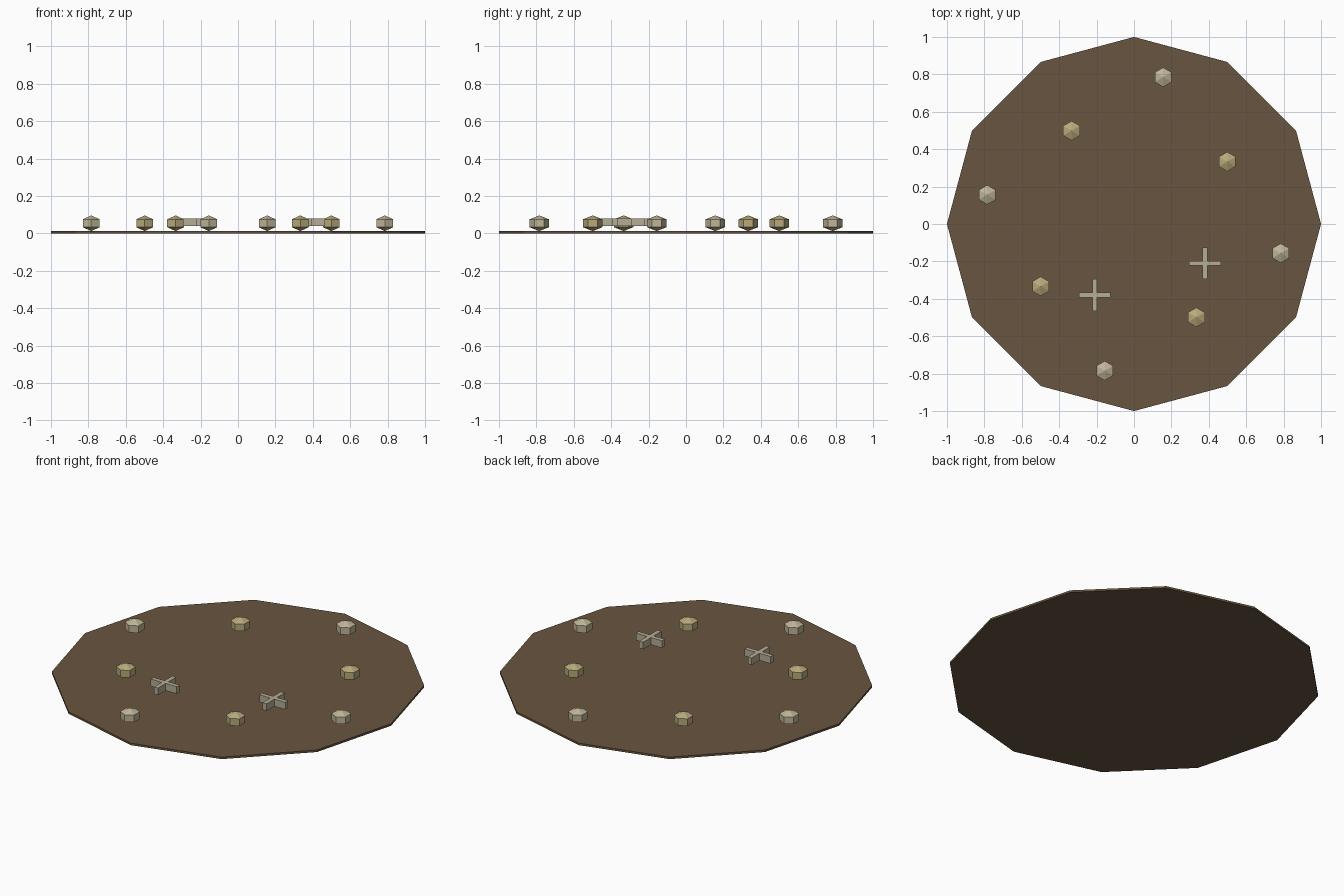
import bpy
from math import cos, sin, radians

if "Cube" in bpy.data.objects:
    bpy.data.objects.remove(bpy.data.objects["Cube"])


def material(name, rgb):
    m = bpy.data.materials.new(name)
    m.diffuse_color = (*rgb, 1)
    m.use_nodes = True
    m.node_tree.nodes["Principled BSDF"].inputs["Base Color"].default_value = m.diffuse_color
    return m


def finish(name, mat):
    ob = bpy.context.object
    ob.name = name
    ob.data.materials.append(mat)
    return ob


soil = material("soil", (0.14, 0.09, 0.05))
tan = material("tan_stone", (0.48, 0.40, 0.20))
pale = material("pale_stone", (0.52, 0.46, 0.31))
bone = material("bone", (0.46, 0.42, 0.30))

# Twelve-sided ground disc
T = 0.012
bpy.ops.mesh.primitive_cylinder_add(vertices=12, radius=1, depth=T, location=(0, 0, T / 2))
finish("ground_disc", soil)

# Ring of eight pebbles, alternating between two radii
for i in range(8):
    a = radians(33.75 + 45 * i)
    r = 0.8 if i % 2 else 0.6
    bpy.ops.mesh.primitive_uv_sphere_add(segments=6, ring_count=3, radius=0.06,
                                         location=(r * cos(a), r * sin(a), 0.054))
    ob = finish(f"pebble_{i + 1}", pale if i % 2 else tan)
    ob.scale.z = 0.7

# Two small crosses, each made of two crossed bars
for n, (x, y) in enumerate([(0.38, -0.21), (-0.21, -0.38)], 1):
    for axis, size in (("x", (0.17, 0.026, 0.042)), ("y", (0.026, 0.17, 0.042))):
        bpy.ops.mesh.primitive_cube_add(size=1, location=(x, y, 0.059))
        finish(f"cross_{n}_{axis}_bar", bone).scale = size
